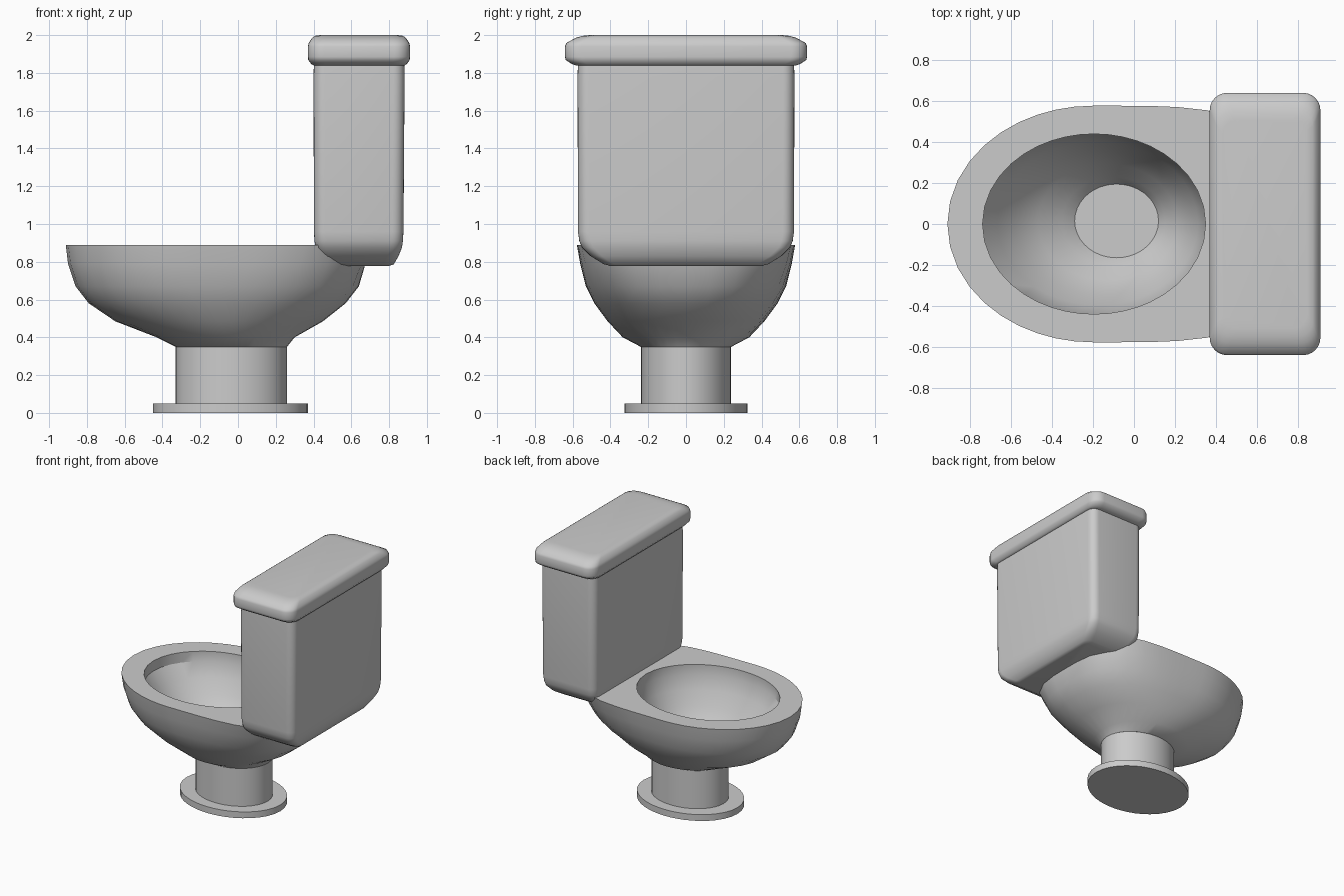
import bpy, bmesh
from math import sin, cos, pi, radians


def loft(name, rings, angle=30):
    """Skin a list of equal-count vertex rings and cap both ends."""
    bm = bmesh.new()
    loops = [[bm.verts.new(p) for p in ring] for ring in rings]
    n = len(loops[0])
    for a, b in zip(loops, loops[1:]):
        for i in range(n):
            j = (i + 1) % n
            bm.faces.new((a[i], a[j], b[j], b[i]))
    bm.faces.new(loops[0][::-1])
    bm.faces.new(loops[-1])
    bmesh.ops.recalc_face_normals(bm, faces=bm.faces[:])
    me = bpy.data.meshes.new(name)
    bm.to_mesh(me)
    bm.free()
    ob = bpy.data.objects.new(name, me)
    bpy.context.collection.objects.link(ob)
    bpy.ops.object.select_all(action='DESELECT')
    ob.select_set(True)
    bpy.context.view_layer.objects.active = ob
    bpy.ops.object.shade_smooth_by_angle(angle=radians(angle))
    return ob


def egg(z, x0, x1, xc, b, n=2.0, yc=0.0, count=40):
    """Elliptical front (-x), squarer superellipse back (+x)."""
    pts = []
    for i in range(count):
        t = 2 * pi * i / count
        c, s = cos(t), sin(t)
        a, e = (x1 - xc, n) if c > 0 else (xc - x0, 2.0)
        r = (abs(c / a) ** e + abs(s / b) ** e) ** (-1 / e)
        pts.append((xc + r * c, yc + r * s, z))
    return pts


def ellipse(z, xc, a, b, yc=0.0):
    return egg(z, xc - a, xc + a, xc, b, 2.0, yc)


def rounded(z, x0, x1, h, r, seg=6):
    """Rounded rectangle from x0 to x1 and -h to h."""
    pts = []
    corners = [(x1 - r, h - r), (x0 + r, h - r), (x0 + r, r - h), (x1 - r, r - h)]
    for k, (cx, cy) in enumerate(corners):
        for i in range(seg + 1):
            t = pi / 2 * (k + i / seg)
            pts.append((cx + r * cos(t), cy + r * sin(t), z))
    return pts


# foot plate and pedestal
loft("foot_plate", [ellipse(0, -0.04, 0.41, 0.325), ellipse(0.05, -0.04, 0.41, 0.325)])
loft("pedestal", [ellipse(0.03, -0.035, 0.295, 0.237), ellipse(0.36, -0.035, 0.295, 0.237)])

# bowl: outer shell, flat rim, short vertical lip, hollow interior
outer = [
    (0.35, -0.33, 0.26, -0.035, 0.24, 2.0),
    (0.40, -0.43, 0.30, -0.06, 0.335, 2.0),
    (0.485, -0.65, 0.45, -0.10, 0.415, 2.3),
    (0.58, -0.79, 0.57, -0.15, 0.485, 2.6),
    (0.67, -0.86, 0.64, -0.18, 0.53, 3.0),
    (0.79, -0.90, 0.675, -0.20, 0.56, 3.6),
    (0.89, -0.912, 0.70, -0.20, 0.578, 4.0),
]
rings = [egg(*o) for o in outer]
rings.append(ellipse(0.89, -0.195, 0.545, 0.44))
for w, z in [(1, 0.81), (0.84, 0.71), (0.65, 0.60), (0.40, 0.50), (0.14, 0.43), (0, 0.38)]:
    rings.append(ellipse(z, -0.085 - 0.11 * w, 0.205 + 0.34 * w,
                         0.18 + 0.26 * w, 0.015 * (1 - w)))
loft("bowl", rings)

# tank body with a tapered, softened underside
tank = [
    (0.778, 0.49, 0.80, 0.40, 0.05),
    (0.787, 0.465, 0.825, 0.435, 0.055),
    (0.83, 0.43, 0.85, 0.505, 0.06),
    (0.875, 0.41, 0.868, 0.55, 0.06),
    (0.91, 0.405, 0.873, 0.565, 0.06),
    (0.96, 0.402, 0.876, 0.572, 0.06),
    (1.78, 0.400, 0.882, 0.574, 0.06),
    (1.86, 0.402, 0.880, 0.572, 0.06),
]
loft("tank", [rounded(*t) for t in tank], 45)

# tank lid with rolled edges
lid = [
    (1.840, 0.40, 0.883, 0.585, 0.07),
    (1.847, 0.388, 0.894, 0.605, 0.08),
    (1.868, 0.372, 0.909, 0.637, 0.085),
    (1.885, 0.370, 0.911, 0.641, 0.085),
    (1.940, 0.370, 0.911, 0.641, 0.085),
    (1.958, 0.374, 0.907, 0.634, 0.085),
    (1.985, 0.392, 0.889, 0.585, 0.08),
    (1.996, 0.407, 0.874, 0.55, 0.075),
    (2.000, 0.435, 0.846, 0.51, 0.07),
]
loft("tank_lid", [rounded(*t) for t in lid], 45)
